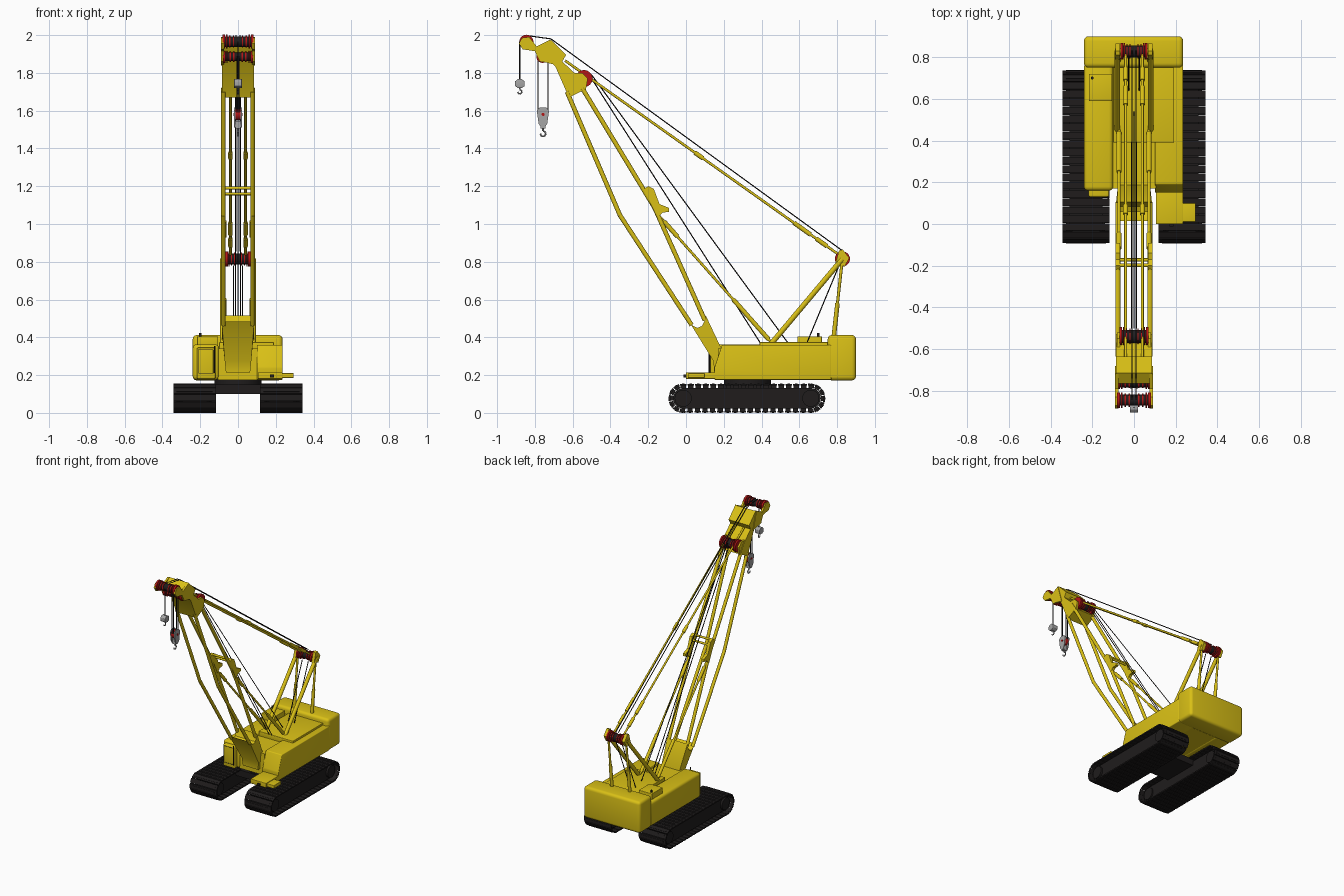
import bpy, bmesh, math
from mathutils import Vector, Matrix

if "Cube" in bpy.data.objects:
    bpy.data.objects.remove(bpy.data.objects["Cube"])


def material(name, rgb):
    m = bpy.data.materials.new(name)
    m.diffuse_color = (*rgb, 1)
    m.use_nodes = True
    m.node_tree.nodes["Principled BSDF"].inputs["Base Color"].default_value = m.diffuse_color
    return m


YELLOW = material("yellow_paint", (0.70, 0.53, 0.008))
DARK = material("dark_rubber", (0.014, 0.012, 0.012))
RED = material("red_paint", (0.45, 0.008, 0.008))
GREY = material("grey_steel", (0.38, 0.38, 0.38))


def finish(name, bm, mat, mirror=False):
    bmesh.ops.recalc_face_normals(bm, faces=bm.faces)
    me = bpy.data.meshes.new(name)
    bm.to_mesh(me)
    bm.free()
    ob = bpy.data.objects.new(name, me)
    bpy.context.collection.objects.link(ob)
    me.materials.append(mat)
    bpy.ops.object.select_all(action='DESELECT')
    ob.select_set(True)
    bpy.context.view_layer.objects.active = ob
    bpy.ops.object.shade_smooth_by_angle(angle=math.radians(35))
    if mirror:
        ob.modifiers.new("mirror", 'MIRROR')
    return ob


def prism(name, pts, x0, x1, mat, mirror=False, bevel=0, taper=None):
    """Side profile of (y, z) points extruded from x0 to x1."""
    bm = bmesh.new()
    f = bm.faces.new([bm.verts.new((x0, y, z)) for y, z in pts])
    ext = bmesh.ops.extrude_face_region(bm, geom=[f])
    for v in ext['geom']:
        if isinstance(v, bmesh.types.BMVert):
            v.co.x = x1
    if taper:
        for v in bm.verts:
            v.co.x *= taper(v.co.z)
    if bevel:
        bmesh.ops.bevel(bm, geom=bm.edges[:], offset=bevel, segments=4, profile=0.5, affect='EDGES')
    return finish(name, bm, mat, mirror)


def box(name, x0, x1, y0, y1, z0, z1, mat, mirror=False, bevel=0):
    return prism(name, [(y0, z0), (y1, z0), (y1, z1), (y0, z1)], x0, x1, mat, mirror, bevel)


def add_cyl(bm, p, q, r, n=12):
    p, q = Vector(p), Vector(q)
    d = q - p
    m = Matrix.Translation((p + q) / 2) @ d.to_track_quat('Z', 'Y').to_matrix().to_4x4()
    bmesh.ops.create_cone(bm, cap_ends=True, segments=n, radius1=r, radius2=r, depth=d.length, matrix=m)


def tube(name, pts, r, mat, mirror=False, n=12):
    bm = bmesh.new()
    for p, q in zip(pts, pts[1:]):
        add_cyl(bm, p, q, r, n)
    return finish(name, bm, mat, mirror)


def lerp(p, q, t):
    return tuple(Vector(p).lerp(Vector(q), t))


def sheave_drum(name, y, z, r, half):
    """Row of red sheaves with dark rope grooves between them."""
    tube(name + "_core", [(-half, y, z), (half, y, z)], r * 0.72, DARK, n=24)
    bm = bmesh.new()
    for f in (0.3, 0.55, 0.76, 0.96):
        for s in (-1, 1):
            c, w = s * f * half, 0.045 * half if f < 0.9 else 0.09 * half
            add_cyl(bm, (c - w, y, z), (c + w, y, z), r * (0.86 if f < 0.7 else 1), 28)
    finish(name + "_sheaves", bm, RED)


# crawler tracks: shoes and links laid along a stadium loop
YA, YB, ZC, R = -0.015, 0.66, 0.0775, 0.0775
L = YB - YA
PER = 2 * L + 2 * math.pi * R


def loop_point(s):
    if s < L:
        return YA + s, ZC + R, 0.0
    s -= L
    if s < math.pi * R:
        a = s / R
        return YB + R * math.sin(a), ZC + R * math.cos(a), -a
    s -= math.pi * R
    if s < L:
        return YB - s, ZC - R, math.pi
    a = (s - L) / R
    return YA - R * math.sin(a), ZC - R * math.cos(a), math.pi - a


def add_box(bm, size, offset, place):
    m = place @ Matrix.Translation(offset) @ Matrix.Diagonal((*size, 1))
    bmesh.ops.create_cube(bm, size=1, matrix=m)


shoes, links = bmesh.new(), bmesh.new()
N = 46
pitch = PER / N
for i in range(N):
    y, z, a = loop_point(i * pitch)
    place = Matrix.Translation((0.23, y, z)) @ Matrix.Rotation(a, 4, 'X')
    add_box(shoes, (0.225, pitch * 0.86, 0.010), (0, 0, -0.006), place)
    add_box(shoes, (0.19, pitch * 0.3, 0.006), (0, 0, -0.002), place)
    add_box(links, (0.13, pitch * 0.7, 0.014), (0, 0, -0.016), place)
finish("track_shoes", shoes, DARK, True)
finish("track_links", links, DARK, True)


def stadium(r):
    arc = [math.pi * k / 12 for k in range(13)]
    return ([(YB + r * math.sin(a), ZC + r * math.cos(a)) for a in arc] +
            [(YA - r * math.sin(a), ZC - r * math.cos(a)) for a in arc])


prism("track_frame", stadium(0.054), 0.15, 0.31, DARK, True)
for nm, y in (("idler_wheel", YA), ("drive_wheel", YB)):
    tube(nm, [(0.14, y, ZC), (0.325, y, ZC)], 0.045, DARK, True, 24)
box("carbody", -0.16, 0.16, 0.19, 0.46, 0.10, 0.15, DARK)
tube("turntable", [(0, 0.325, 0.14), (0, 0.325, 0.185)], 0.125, DARK, n=40)

# upper structure
box("centre_deck", -0.105, 0.105, 0.17, 0.76, 0.175, 0.34, YELLOW)
box("left_house", -0.24, -0.10, 0.16, 0.77, 0.175, 0.362, YELLOW, bevel=0.02)
box("cab_front", -0.218, -0.12, 0.13, 0.2, 0.18, 0.345, YELLOW, bevel=0.008)
prism("right_house", [(0.15, 0.175), (0.77, 0.175), (0.77, 0.36), (0.19, 0.36), (0.15, 0.24)],
      0.10, 0.236, YELLOW, bevel=0.006)
box("right_platform", 0.105, 0.236, 0.0, 0.17, 0.18, 0.215, YELLOW, bevel=0.003)
prism("platform_step", [(0.01, 0.185), (0.10, 0.185), (0.10, 0.21), (0.01, 0.21)], 0.23, 0.295, YELLOW, bevel=0.003)
box("counterweight", -0.24, 0.236, 0.75, 0.90, 0.172, 0.412, YELLOW, bevel=0.022)
box("deck_cover", -0.10, 0.19, 0.39, 0.76, 0.335, 0.375, YELLOW, bevel=0.004)
box("left_hatch", -0.217, -0.105, 0.59, 0.72, 0.35, 0.405, YELLOW, bevel=0.004)
tube("exhaust_stub", [(-0.20, 0.70, 0.40), (-0.20, 0.70, 0.422)], 0.007, DARK)
tube("cab_handrail", [(-0.124, 0.122, 0.21), (-0.124, 0.122, 0.355)], 0.004, DARK)
tube("cab_window_seam", [(-0.21, 0.129, 0.21), (-0.21, 0.129, 0.335), (-0.13, 0.129, 0.335),
                         (-0.13, 0.129, 0.21), (-0.21, 0.129, 0.21)], 0.0015, DARK, n=6)
box("front_lamp", 0.17, 0.19, -0.012, 0.0, 0.188, 0.202, DARK)

# boom foot, four chords and cross bars
prism("boom_foot", [(0.15, 0.215), (0.145, 0.275), (0.015, 0.485), (0.035, 0.462), (0.06, 0.45), (0.085, 0.46),
                    (0.097, 0.485), (0.105, 0.515), (0.19, 0.335), (0.18, 0.215)],
      -0.086, 0.086, YELLOW, taper=lambda z: 0.74 + 0.26 * min(1, max(0, (z - 0.21) / 0.22)))
CX = 0.077
tube("front_chord", [(CX, 0.03, 0.465), (CX, -0.35, 1.047), (CX, -0.63, 1.70)], 0.012, YELLOW, True)
tube("back_chord", [(CX, 0.10, 0.49), (CX, -0.166, 1.085), (CX, -0.55, 1.72)], 0.012, YELLOW, True)
for i, (y, z) in enumerate([(-0.172, 1.16), (-0.198, 1.19)]):
    tube(f"cross_bar_{i + 1}", [(-0.088, y, z), (0.088, y, z)], 0.008, YELLOW)
prism("backstop_bracket", [(-0.225, 1.185), (-0.20, 1.20), (-0.17, 1.185), (-0.14, 1.105), (-0.09, 1.085),
                           (-0.09, 1.065), (-0.125, 1.06), (-0.15, 1.03)], 0.066, 0.088, YELLOW, True)

# boom head
prism("boom_head", [(-0.62, 1.67), (-0.53, 1.715), (-0.58, 1.79), (-0.655, 1.86), (-0.635, 1.895), (-0.715, 1.975),
                    (-0.765, 1.94), (-0.735, 1.885), (-0.69, 1.83)], -0.086, 0.086, YELLOW)
prism("head_side_plate", [(-0.72, 1.975), (-0.79, 1.94), (-0.83, 1.99), (-0.87, 1.985), (-0.885, 1.955),
                          (-0.865, 1.925), (-0.80, 1.915), (-0.775, 1.86), (-0.74, 1.855), (-0.68, 1.84)],
      0.075, 0.09, YELLOW, True)
sheave_drum("tip", -0.845, 1.965, 0.037, 0.078)
sheave_drum("main_hoist", -0.76, 1.885, 0.032, 0.076)
sheave_drum("boom_pendant", -0.54, 1.77, 0.045, 0.066)
prism("pendant_sheave_plate", [(-0.62, 1.80), (-0.55, 1.80), (-0.52, 1.77), (-0.53, 1.71), (-0.58, 1.72)],
      0.068, 0.082, YELLOW, True)

# rear gantry
AP = (0.828, 0.815)
sheave_drum("gantry", *AP, 0.04, 0.062)
tube("gantry_axle", [(-0.09, *AP), (0.09, *AP)], 0.014, YELLOW)
tube("gantry_front_leg", [(0.08, *AP), (0.08, 0.45, 0.365)], 0.014, YELLOW, True)
tube("gantry_back_leg", [(0.075, *AP), (0.075, 0.782, 0.40)], 0.008, YELLOW, True)
tube("gantry_leg_sleeve", [(0.075, 0.802, 0.58), (0.075, 0.782, 0.40)], 0.012, YELLOW, True)
prism("gantry_top_plate", [(0.79, 0.79), (0.81, 0.86), (0.83, 0.865), (0.865, 0.82), (0.84, 0.775)],
      0.066, 0.088, YELLOW, True)

# boom backstops
p, q = (0.072, 0.45, 0.375), (0.072, -0.14, 1.04)
tube("backstop_rod", [p, q], 0.007, YELLOW, True)
tube("backstop_sleeve", [lerp(p, q, 0.02), lerp(p, q, 0.34)], 0.012, YELLOW, True)
tube("backstop_collar", [lerp(p, q, 0.84), lerp(p, q, 0.96)], 0.012, YELLOW, True)

# pendant bars with turnbuckles
p, q = (0.04, 0.82, 0.83), (0.04, -0.64, 1.865)
tube("pendant_bar", [p, q], 0.007, YELLOW, True)
for i, (a, b) in enumerate([(0.05, 0.09), (0.11, 0.17), (0.5, 0.53)]):
    tube(f"pendant_turnbuckle_{i + 1}", [lerp(p, q, a), lerp(p, q, b)], 0.012, YELLOW, True)

# ropes
W = 0.003
tube("boom_top_rope", [(0.01, 0.83, 0.857), (0.01, -0.715, 1.98), (0.01, -0.845, 1.998)], W, DARK, True, 6)
tube("main_rope", [(0.012, 0.40, 0.36), (0.012, -0.50, 1.77)], W, DARK, True, 6)
tube("auxiliary_rope", [(0, 0.54, 0.37), (0, -0.50, 1.79)], W, DARK, n=6)
tube("gantry_rope", [(0.025, 0.81, 0.78), (0.025, 0.64, 0.37)], W, DARK, True, 6)


def hook(name, y, z, r):
    arc = [(0, y, z + 2.2 * r)] + [(0, y + r * math.sin(a), z + r * math.cos(a))
                                   for a in [math.radians(30 * k) for k in range(0, 10)]]
    tube(name, arc, r * 0.32, GREY, n=8)


# hook blocks
prism("main_hook_block", [(-0.79, 1.60), (-0.775, 1.617), (-0.74, 1.617), (-0.725, 1.60), (-0.735, 1.53),
                          (-0.75, 1.51), (-0.765, 1.51), (-0.78, 1.53)], 0.012, 0.02, GREY, True)
tube("main_hook_sheave", [(-0.012, -0.757, 1.58), (0.012, -0.757, 1.58)], 0.03, RED, n=24)
tube("main_hook_axle", [(-0.024, -0.757, 1.58), (0.024, -0.757, 1.58)], 0.008, RED)
box("main_hook_swivel", -0.014, 0.014, -0.77, -0.745, 1.505, 1.545, GREY)
hook("main_hook", -0.757, 1.478, 0.014)
for y in (-0.784, -0.73):
    tube("main_hook_rope", [(0.006, y, 1.59), (0.006, y, 1.89)], W, DARK, True, 6)
prism("auxiliary_hook_block", [(-0.905, 1.73), (-0.905, 1.755), (-0.89, 1.768), (-0.87, 1.768), (-0.855, 1.755),
                               (-0.855, 1.73), (-0.87, 1.72), (-0.89, 1.72)], -0.02, 0.02, GREY, bevel=0.002)
hook("auxiliary_hook", -0.88, 1.70, 0.011)
tube("auxiliary_hook_rope", [(0, -0.88, 1.76), (0, -0.88, 1.965)], W, DARK, n=6)
